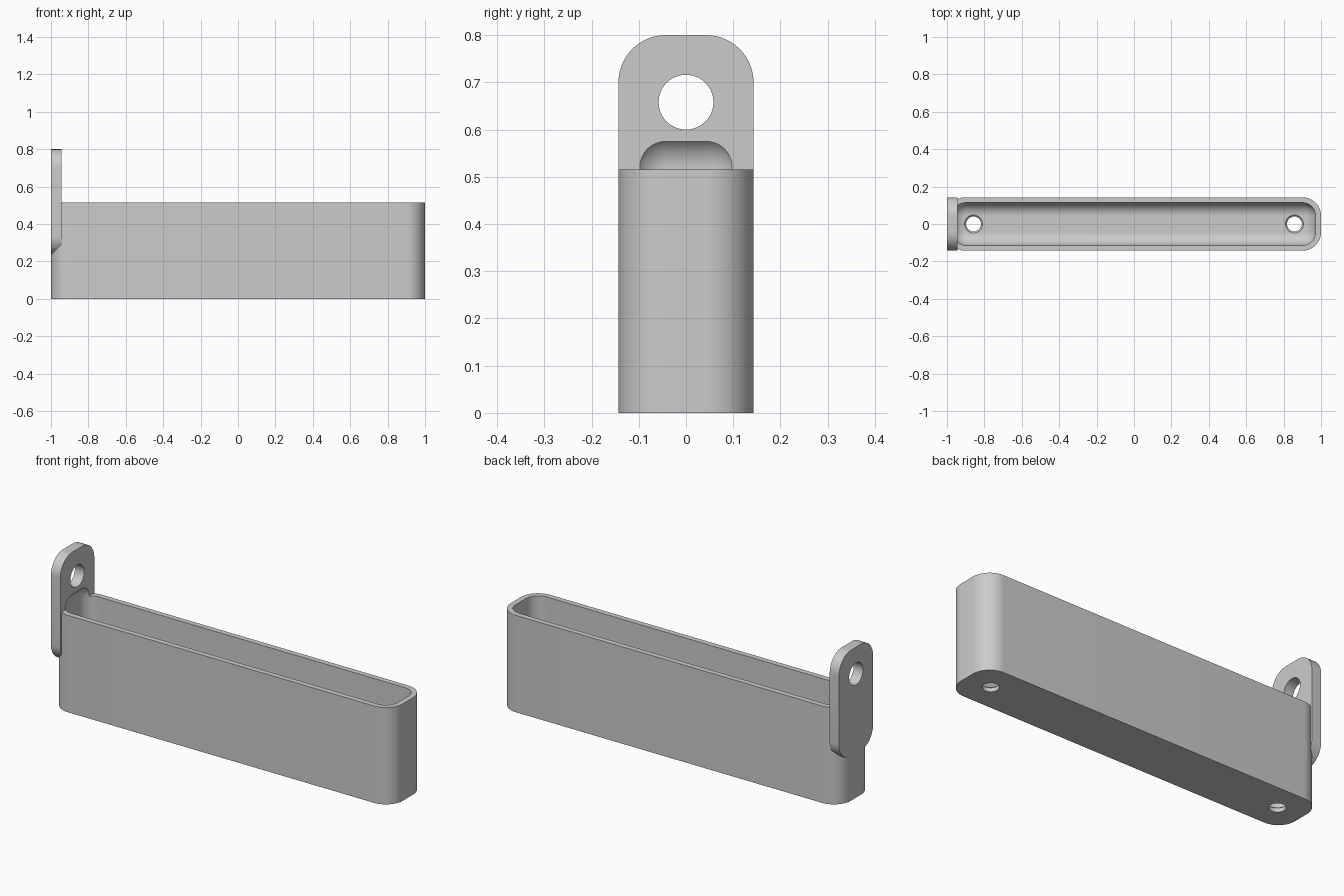
import bpy, bmesh, math
from mathutils import Matrix, Vector

cube = bpy.data.objects.get("Cube")
if cube:
    bpy.data.objects.remove(cube, do_unlink=True)

HALF_W = 0.143      # half width of tray and tab
CORNER = 0.1        # outer corner radius
WALL = 0.029
RIM = 0.515         # tray height
TAB_X = -0.945      # inner face of the hanging tab
TAB_Z = (0.235, 0.8)
HOLE_Z = 0.658

grey = bpy.data.materials.new("light grey")
grey.use_nodes = True
grey.diffuse_color = (0.6, 0.6, 0.6, 1)
grey.node_tree.nodes["Principled BSDF"].inputs["Base Color"].default_value = (0.6, 0.6, 0.6, 1)


def make(name, bm):
    bmesh.ops.recalc_face_normals(bm, faces=bm.faces)
    mesh = bpy.data.meshes.new(name)
    bm.to_mesh(mesh)
    bm.free()
    mesh.materials.append(grey)
    obj = bpy.data.objects.new(name, mesh)
    bpy.context.collection.objects.link(obj)
    return obj


def box(name, low, high, radius, edge_axis=None, segments=14):
    """Box with rounded edges, either all or only those along one axis."""
    low, high = Vector(low), Vector(high)
    bm = bmesh.new()
    bmesh.ops.create_cube(bm, size=1)
    bmesh.ops.scale(bm, vec=high - low, verts=bm.verts)
    bmesh.ops.translate(bm, vec=(low + high) / 2, verts=bm.verts)
    edges = [e for e in bm.edges if edge_axis is None or
             abs((e.verts[0].co - e.verts[1].co).normalized()[edge_axis]) > 0.9]
    bmesh.ops.bevel(bm, geom=edges, offset=radius, offset_type='OFFSET',
                    segments=segments, profile=0.5, affect='EDGES')
    return make(name, bm)


def cone(name, centre, r1, r2, depth, rotation=Matrix()):
    bm = bmesh.new()
    bmesh.ops.create_cone(bm, cap_ends=True, segments=48, radius1=r1, radius2=r2,
                          depth=depth, matrix=Matrix.Translation(centre) @ rotation)
    return make(name, bm)


def combine(target, other, operation):
    mod = target.modifiers.new(operation.lower(), 'BOOLEAN')
    mod.operation = operation
    mod.solver = 'EXACT'
    mod.object = other
    bpy.context.view_layer.objects.active = target
    bpy.ops.object.modifier_apply(modifier=mod.name)
    bpy.data.objects.remove(other, do_unlink=True)


# Tray block with the hanging tab merged into its end
tray = box("tray_with_hanging_tab", (-1, -HALF_W, 0), (1, HALF_W, RIM), CORNER, 2)
tab = box("hanging_tab", (-1, -HALF_W, TAB_Z[0]), (TAB_X, HALF_W, TAB_Z[1]), CORNER, 0)
combine(tray, tab, 'UNION')

# Fully rounded cavity, which also bites a shallow arch into the tab
cavity = box("cavity_cutter", (-1 + WALL, -HALF_W + WALL, WALL),
             (1 - WALL, HALF_W - WALL, 0.591), CORNER - WALL)
combine(tray, cavity, 'DIFFERENCE')

# Countersunk screw holes in the floor
for x in (-0.858, 0.858):
    combine(tray, cone("screw_hole_cutter", (x, 0, 0), 0.04, 0.04, 0.2), 'DIFFERENCE')
    combine(tray, cone("countersink_cutter", (x, 0, WALL), 0.038, 0.058, 0.02), 'DIFFERENCE')

# Round hole through the tab
combine(tray, cone("tab_hole_cutter", (-0.97, 0, HOLE_Z), 0.058, 0.058, 0.2,
                   Matrix.Rotation(math.pi / 2, 4, 'Y')), 'DIFFERENCE')

bpy.ops.object.select_all(action='DESELECT')
tray.select_set(True)
bpy.context.view_layer.objects.active = tray
bpy.ops.object.shade_smooth_by_angle(angle=math.radians(30))
